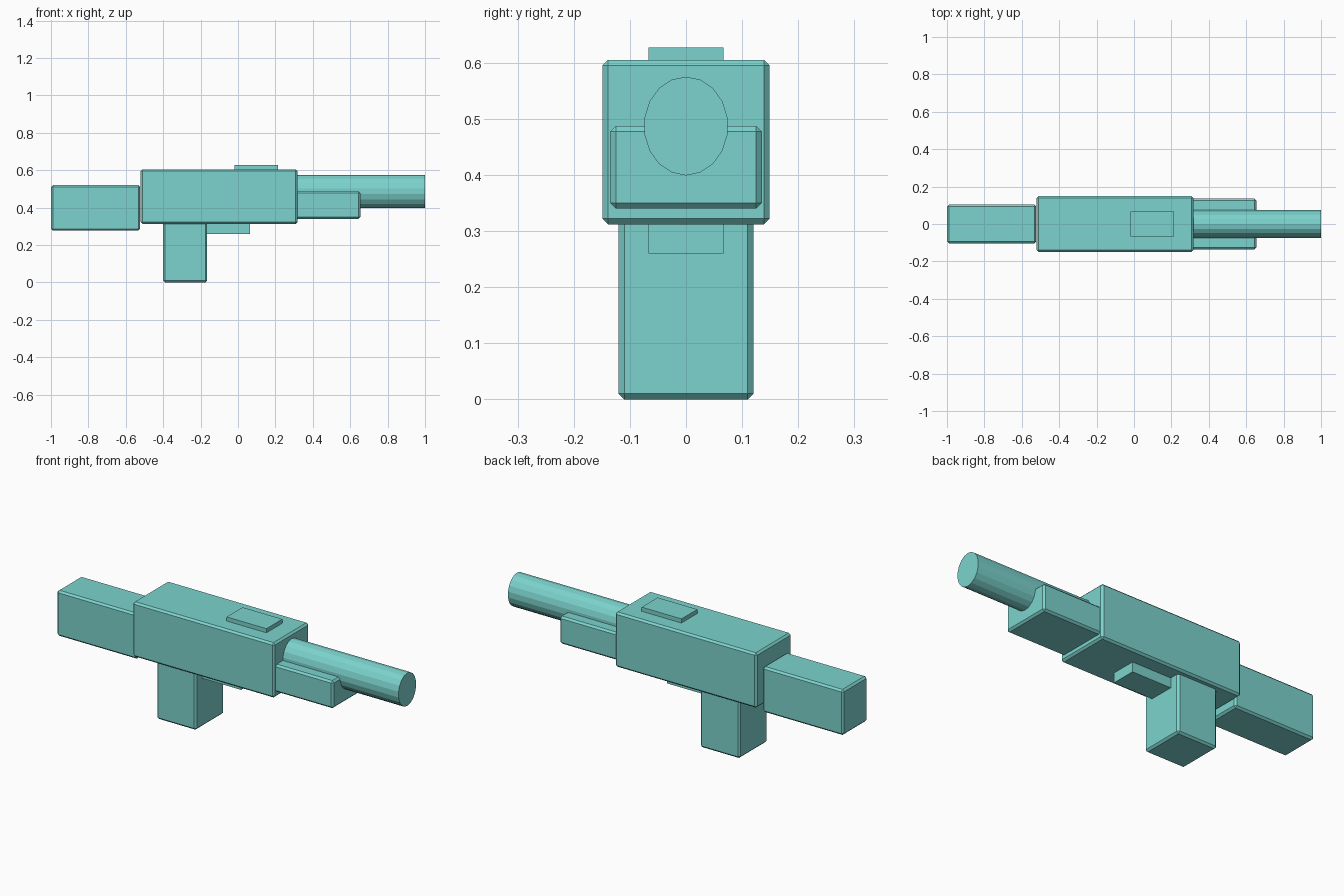
import bpy
import bmesh
import math
from mathutils import Matrix

cube = bpy.data.objects.get("Cube")
if cube:
    bpy.data.objects.remove(cube, do_unlink=True)

# Single flat colour
teal = bpy.data.materials.new("teal")
teal.use_nodes = True
colour = (0.2, 0.65, 0.61, 1)
teal.diffuse_color = colour
teal.node_tree.nodes["Principled BSDF"].inputs["Base Color"].default_value = colour


def add_object(name, bm):
    mesh = bpy.data.meshes.new(name)
    bm.to_mesh(mesh)
    bm.free()
    mesh.materials.append(teal)
    obj = bpy.data.objects.new(name, mesh)
    bpy.context.collection.objects.link(obj)
    return obj


def box(name, x, half_width, z, bevel=0.0):
    """Box spanning x and z ranges, symmetric in y, with optional chamfer."""
    bm = bmesh.new()
    bmesh.ops.create_cube(bm, size=1)
    size = (x[1] - x[0], 2 * half_width, z[1] - z[0])
    centre = (sum(x) / 2, 0, sum(z) / 2)
    bmesh.ops.scale(bm, vec=size, verts=bm.verts)
    bmesh.ops.translate(bm, vec=centre, verts=bm.verts)
    if bevel:
        bmesh.ops.bevel(bm, geom=bm.edges[:], offset=bevel, segments=1,
                        affect='EDGES', clamp_overlap=True)
    return add_object(name, bm)


def barrel(name, x, radius_y, radius_z, z, sides):
    """Oval cylinder lying along x."""
    bm = bmesh.new()
    bmesh.ops.create_cone(bm, cap_ends=True, segments=sides, radius1=1,
                          radius2=1, depth=x[1] - x[0])
    bmesh.ops.rotate(bm, matrix=Matrix.Rotation(math.pi / 2, 3, 'Y'), verts=bm.verts)
    # Put a ridge on the top of the oval
    top = max(bm.verts, key=lambda v: v.co.z).co
    turn = math.atan2(top.y, top.z)
    bmesh.ops.rotate(bm, matrix=Matrix.Rotation(turn, 3, 'X'), verts=bm.verts)
    bmesh.ops.scale(bm, vec=(1, radius_y, radius_z), verts=bm.verts)
    bmesh.ops.translate(bm, vec=(sum(x) / 2, 0, z), verts=bm.verts)
    return add_object(name, bm)


# Chamfered main blocks
CHAMFER = 0.01
box("body", (-0.52, 0.317), 0.149, (0.312, 0.605), CHAMFER)
box("stock", (-1.0, -0.523), 0.103, (0.277, 0.52), CHAMFER)
box("grip", (-0.4, -0.165), 0.12, (0.0, 0.325), CHAMFER)
box("fore_grip", (0.305, 0.655), 0.135, (0.34, 0.487), CHAMFER)

# Sharp-edged small blocks
box("top_plate", (-0.02, 0.215), 0.067, (0.59, 0.627))
box("trigger_block", (-0.17, 0.065), 0.067, (0.26, 0.33))

# Faceted oval barrel
barrel("barrel", (0.3, 1.0), 0.075, 0.088, 0.487, 18)
